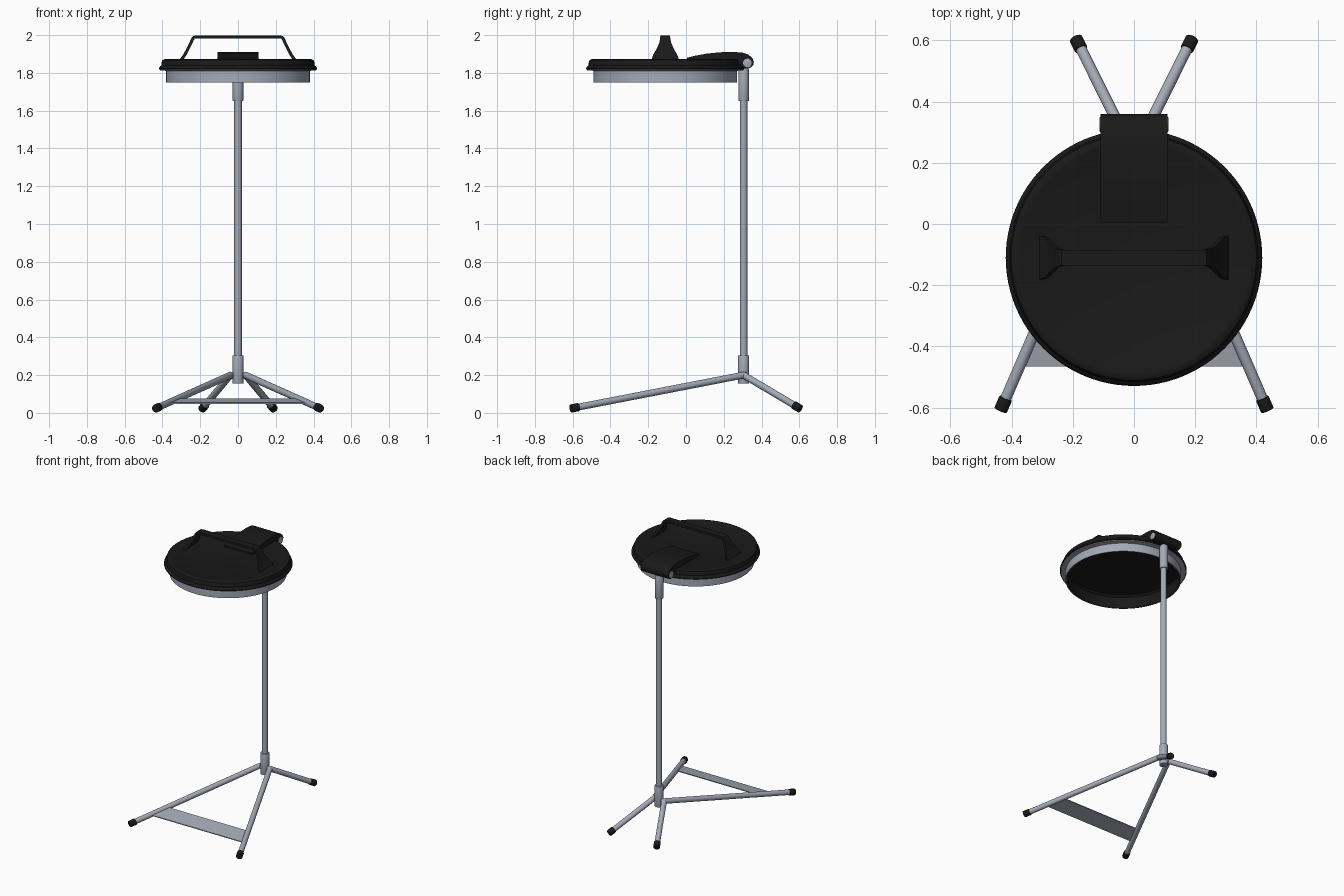
import bpy, bmesh, math
from mathutils import Vector

if "Cube" in bpy.data.objects:
    bpy.data.objects.remove(bpy.data.objects["Cube"])


def material(name, rgb):
    m = bpy.data.materials.new(name)
    m.diffuse_color = (*rgb, 1)
    m.use_nodes = True
    m.node_tree.nodes["Principled BSDF"].inputs["Base Color"].default_value = m.diffuse_color
    return m


STEEL = material("grey steel", (0.37, 0.40, 0.47))
BLACK = material("black plastic", (0.010, 0.010, 0.010))
POLE_Y, LID_Y = 0.305, -0.11


def finish(name, bm, mat, angle=35):
    bmesh.ops.recalc_face_normals(bm, faces=bm.faces)
    me = bpy.data.meshes.new(name)
    bm.to_mesh(me)
    bm.free()
    ob = bpy.data.objects.new(name, me)
    bpy.context.collection.objects.link(ob)
    me.materials.append(mat)
    bpy.ops.object.select_all(action='DESELECT')
    ob.select_set(True)
    bpy.context.view_layer.objects.active = ob
    bpy.ops.object.shade_smooth_by_angle(angle=math.radians(angle))
    return ob


def rod(name, a, b, r, mat, bevel=0.0, segs=32):
    a, b = Vector(a), Vector(b)
    d = b - a
    bm = bmesh.new()
    bmesh.ops.create_cone(bm, cap_ends=True, segments=segs, radius1=r,
                          radius2=r, depth=d.length)
    if bevel:
        rim = [e for e in bm.edges if abs(e.verts[0].co.z - e.verts[1].co.z) < 1e-6]
        bmesh.ops.bevel(bm, geom=rim, offset=bevel, segments=2, affect='EDGES', profile=0.5)
    rot = d.to_track_quat('Z', 'Y')
    for v in bm.verts:
        v.co = rot @ v.co + (a + b) / 2
    return finish(name, bm, mat)


def lathe(name, profile, mat, closed=True, segs=96):
    bm = bmesh.new()
    rings = []
    for r, z in profile:
        if r == 0:
            rings.append([bm.verts.new((0, LID_Y, z))] * segs)
        else:
            rings.append([bm.verts.new((r * math.cos(2 * math.pi * i / segs),
                                        LID_Y + r * math.sin(2 * math.pi * i / segs), z))
                          for i in range(segs)])
    pairs = list(zip(rings, rings[1:]))
    if closed:
        pairs.append((rings[-1], rings[0]))
    for p, q in pairs:
        for i in range(segs):
            j = (i + 1) % segs
            vs = list(dict.fromkeys((p[i], p[j], q[j], q[i])))
            if len(vs) > 2:
                bm.faces.new(vs)
    return finish(name, bm, mat)


def extrude_x(name, profile, half, mat):
    bm = bmesh.new()
    l, r = [[bm.verts.new((s * half, y, z)) for y, z in profile] for s in (-1, 1)]
    bm.faces.new(l)
    bm.faces.new(r)
    n = len(profile)
    for i in range(n):
        j = (i + 1) % n
        bm.faces.new((l[i], l[j], r[j], r[i]))
    return finish(name, bm, mat)


# Upright pole with its collars
rod("pole", (0, POLE_Y, 0.2), (0, POLE_Y, 1.78), 0.02, STEEL)
rod("lower_collar", (0, POLE_Y, 0.155), (0, POLE_Y, 0.305), 0.029, STEEL, 0.003)
rod("upper_collar", (0, POLE_Y, 1.65), (0, POLE_Y, 1.825), 0.028, STEEL, 0.003)

# Four splayed legs with black end caps
for s, side in ((-1, "left"), (1, "right")):
    joint = Vector((s * 0.04, POLE_Y, 0.2))
    rod(side + "_leg_stub", (0, POLE_Y, 0.195), joint, 0.018, STEEL)
    for label, tip in (("front", (s * 0.436, -0.609, 0.023)),
                       ("back", (s * 0.190, 0.606, 0.021))):
        tip = Vector(tip)
        d = (tip - joint).normalized()
        rod(f"{label}_{side}_leg", joint, tip - d * 0.01, 0.018, STEEL)
        rod(f"{label}_{side}_foot", tip - d * 0.045, tip, 0.022, BLACK, 0.003)
    bm = bmesh.new()
    bmesh.ops.create_uvsphere(bm, u_segments=24, v_segments=12, radius=0.018)
    bmesh.ops.translate(bm, verts=bm.verts, vec=joint)
    finish(side + "_leg_joint", bm, STEEL)

# Brace plate between the front legs, following their slope
bm = bmesh.new()
corners = []
for y, sx in ((-0.465, -1), (-0.465, 1), (-0.345, 1), (-0.345, -1)):
    t = (POLE_Y - y) / (POLE_Y + 0.609)
    corners.append((sx * (0.04 + 0.396 * t), y, 0.2 - 0.177 * t))
lo = [bm.verts.new((x, y, z - 0.003)) for x, y, z in corners]
hi = [bm.verts.new((x, y, z + 0.003)) for x, y, z in corners]
bm.faces.new(lo)
bm.faces.new(hi)
for i in range(4):
    j = (i + 1) % 4
    bm.faces.new((lo[i], lo[j], hi[j], hi[i]))
finish("brace_plate", bm, STEEL)

# Steel holding ring with flange, black inner lining
lathe("holding_ring", [(0.381, 1.75), (0.381, 1.811), (0.413, 1.813), (0.413, 1.819),
                       (0.376, 1.819), (0.376, 1.75)], STEEL)
lathe("ring_lining", [(0.376, 1.751), (0.376, 1.83), (0.372, 1.83), (0.372, 1.751)], BLACK)

# Round lid, a thin hollow shell
lathe("lid", [(0, 1.860), (0.385, 1.860), (0.394, 1.85), (0.396, 1.819), (0.416, 1.818),
              (0.419, 1.822), (0.417, 1.829), (0.412, 1.835),
              (0.406, 1.839), (0.405, 1.855), (0.400, 1.867), (0.388, 1.873),
              (0.375, 1.873), (0.365, 1.869), (0, 1.869)], BLACK, closed=False)

# Hinge strap curling over a steel pin
extrude_x("hinge_strap", [(0.005, 1.865), (0.005, 1.88), (0.05, 1.891), (0.11, 1.902),
                          (0.18, 1.909), (0.25, 1.911), (0.30, 1.907), (0.33, 1.897),
                          (0.35, 1.88), (0.359, 1.86), (0.356, 1.842), (0.343, 1.828),
                          (0.325, 1.823), (0.305, 1.828), (0.285, 1.845)], 0.109, BLACK)
rod("hinge_pin", (-0.112, 0.325, 1.852), (0.112, 0.325, 1.852), 0.024, STEEL, 0.002)

# Carrying handle: bent strip flaring at both ends
half = [(0.302, 1.866, 0.071), (0.297, 1.874, 0.070), (0.283, 1.893, 0.063),
        (0.266, 1.925, 0.045), (0.250, 1.957, 0.031), (0.240, 1.980, 0.027),
        (0.233, 1.988, 0.026), (0.218, 1.991, 0.025)]
path = [(-x, z, w) for x, z, w in half] + half[::-1]
bm = bmesh.new()
prev = None
for i, (x, z, w) in enumerate(path):
    a, b = path[max(i - 1, 0)], path[min(i + 1, len(path) - 1)]
    n = Vector((a[1] - b[1], 0, b[0] - a[0])).normalized() * 0.008
    c = Vector((x, LID_Y, z))
    y = Vector((0, w, 0))
    ring = [bm.verts.new(p) for p in (c - n - y, c - n + y, c + n + y, c + n - y)]
    if prev:
        for k in range(4):
            m = (k + 1) % 4
            bm.faces.new((prev[k], prev[m], ring[m], ring[k]))
    else:
        bm.faces.new(ring)
    prev = ring
bm.faces.new(prev)
finish("handle", bm, BLACK)
